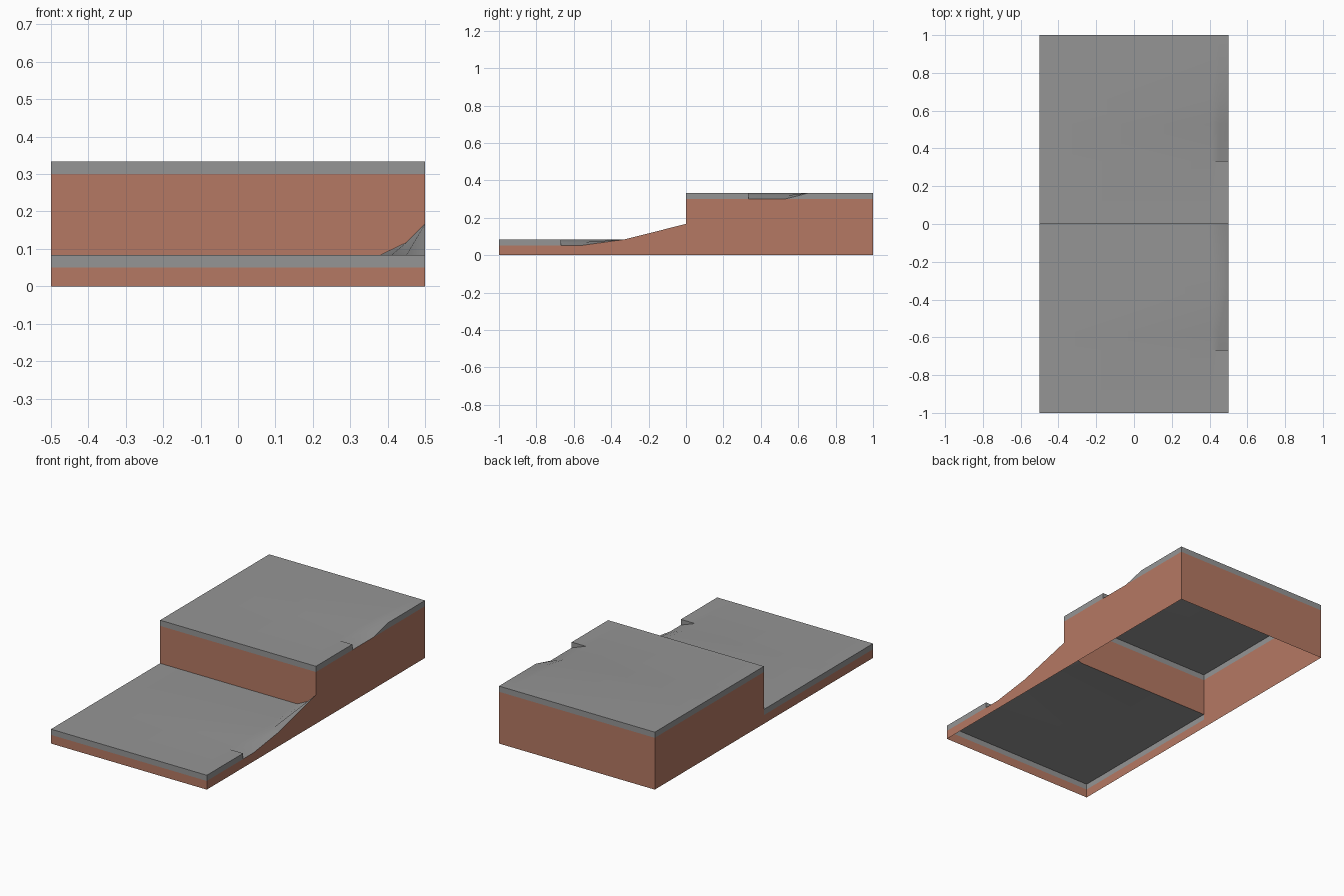
import bpy, bmesh, math

if "Cube" in bpy.data.objects:
    bpy.data.objects.remove(bpy.data.objects["Cube"])

LOW, HIGH, BAND = 0.0833, 0.3333, 0.033     # lower level, upper level, cover thickness
W, L = 0.5, 1.0                             # half width, half length
STEP_FOOT = [(-W, LOW), (0.38, LOW), (0.45, 0.117), (W, 0.167)]


def material(name, colour):
    mat = bpy.data.materials.new(name)
    mat.diffuse_color = (*colour, 1)
    mat.use_nodes = True
    mat.node_tree.nodes["Principled BSDF"].inputs["Base Color"].default_value = mat.diffuse_color
    return mat


def make_object(name, faces, mat, smooth=False):
    """Build a mesh from corner loops, merging shared corners and skipping slivers."""
    bm = bmesh.new()
    verts = {}
    for face in faces:
        keys = list(dict.fromkeys(tuple(round(c, 4) for c in p) for p in face))
        if len(keys) < 3:
            continue
        for k in keys:
            if k not in verts:
                verts[k] = bm.verts.new(k)
        bm.faces.new([verts[k] for k in keys])
    mesh = bpy.data.meshes.new(name)
    bm.to_mesh(mesh)
    bm.free()
    mesh.materials.append(mat)
    obj = bpy.data.objects.new(name, mesh)
    bpy.context.collection.objects.link(obj)
    if smooth:
        bpy.ops.object.select_all(action='DESELECT')
        obj.select_set(True)
        bpy.context.view_layer.objects.active = obj
        bpy.ops.object.shade_smooth_by_angle(angle=math.radians(30))
    return obj


def strip(columns, lo, hi):
    """Wall quads between two of the heights held in each column (x, y, z0, z1, z2)."""
    return [[(*a[:2], a[lo]), (*b[:2], b[lo]), (*b[:2], b[hi]), (*a[:2], a[hi])]
            for a, b in zip(columns, columns[1:])]


def surface(rows):
    """Top quads between cross sections (y, [(x, z), ...])."""
    faces = []
    for (y0, r0), (y1, r1) in zip(rows, rows[1:]):
        for i in range(len(r0) - 1):
            faces.append([(r0[i][0], y0, r0[i][1]), (r0[i + 1][0], y0, r0[i + 1][1]),
                          (r1[i + 1][0], y1, r1[i + 1][1]), (r1[i][0], y1, r1[i][1])])
    return faces


def section(z, drop=0.0):
    return [(-W, z), (0.41, z), (0.45, z - drop * 0.45), (W, z - drop)]


stone = material("grey_stone", (0.30, 0.30, 0.30))
earth = material("brown_earth", (0.46, 0.19, 0.125))

# Level surfaces with the notches worn into the right edge
lower = [(-L, section(LOW)), (-0.667, section(LOW)), (-0.667, section(LOW, BAND)),
         (-0.57, section(LOW, BAND)), (-0.333, section(LOW)), (0, STEP_FOOT)]
upper = [(0, section(HIGH)), (0.333, section(HIGH)), (0.333, section(HIGH, BAND)),
         (0.53, section(HIGH, BAND)), (0.66, section(HIGH)), (L, section(HIGH))]
make_object("lower_surface", surface(lower), stone, smooth=True)
make_object("upper_surface", surface(upper), stone, smooth=True)

# Outer walls and step riser, as columns of (x, y, bottom, band bottom, top)
lb, hb = LOW - BAND, HIGH - BAND
front = [(-W, -L, 0, lb, LOW), (W, -L, 0, lb, LOW)]
back = [(W, L, 0, hb, HIGH), (-W, L, 0, hb, HIGH)]
left = [(-W, L, 0, hb, HIGH), (-W, 0, 0, hb, HIGH),
        (-W, 0, 0, lb, LOW), (-W, -L, 0, lb, LOW)]
right = [(W, -L, 0, lb, LOW), (W, -0.667, 0, lb, LOW), (W, -0.667, 0, lb, lb),
         (W, -0.57, 0, lb, lb), (W, -0.333, 0, LOW, LOW), (W, 0, 0, 0.167, 0.167),
         (W, 0, 0, hb, HIGH), (W, 0.333, 0, hb, HIGH), (W, 0.333, 0, hb, hb),
         (W, 0.53, 0, hb, hb), (W, 0.66, 0, hb, HIGH), (W, L, 0, hb, HIGH)]
riser = [(x, 0, z, hb, HIGH) for x, z in STEP_FOOT]

for name, cols in (("front", front), ("back", back), ("left", left),
                   ("right", right), ("step", riser)):
    # drop zero-width spans where the height jumps
    spans = [[a, b] for a, b in zip(cols, cols[1:]) if a[:2] != b[:2]]
    make_object(name + "_earth_wall", [f for s in spans for f in strip(s, 2, 3)], earth)
    make_object(name + "_stone_band", [f for s in spans for f in strip(s, 3, 4)], stone)
